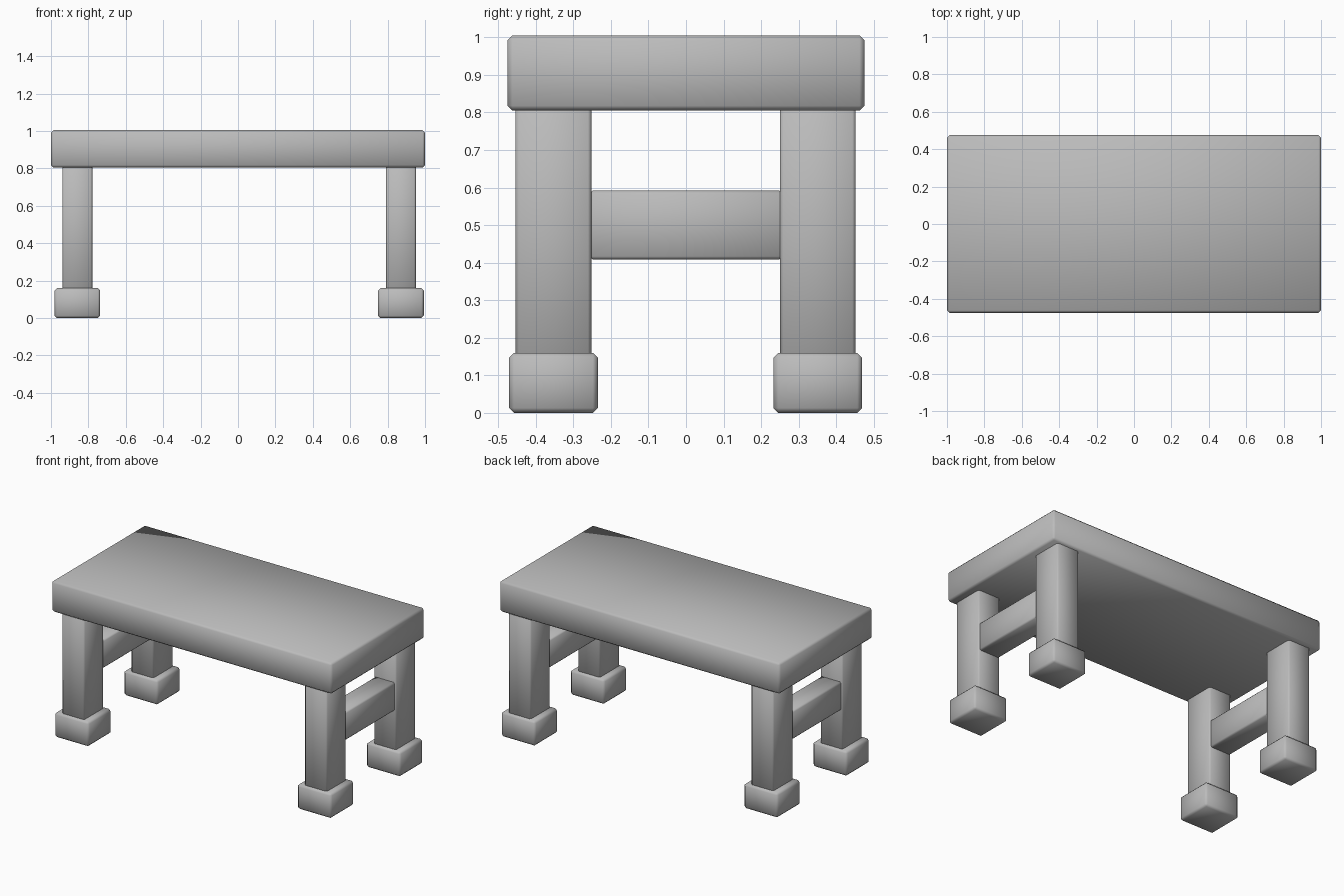
import bpy
import bmesh

default_cube = bpy.data.objects.get("Cube")
if default_cube:
    bpy.data.objects.remove(default_cube, do_unlink=True)

# Single plain grey material
GREY = (0.5, 0.5, 0.5, 1.0)
grey = bpy.data.materials.new("plain_grey")
grey.use_nodes = True
grey.diffuse_color = GREY
grey.node_tree.nodes["Principled BSDF"].inputs["Base Color"].default_value = GREY


def block(name, center, size, bevel=0.013):
    """Chamfered, smooth-shaded box."""
    mesh = bpy.data.meshes.new(name)
    bm = bmesh.new()
    bmesh.ops.create_cube(bm, size=1)
    bmesh.ops.scale(bm, vec=size, verts=bm.verts)
    bmesh.ops.bevel(bm, geom=bm.edges[:], offset=bevel, segments=1,
                    affect='EDGES', profile=0.5)
    for face in bm.faces:
        face.smooth = True
    bm.to_mesh(mesh)
    bm.free()
    mesh.materials.append(grey)
    obj = bpy.data.objects.new(name, mesh)
    obj.location = center
    bpy.context.collection.objects.link(obj)
    return obj


# Thick table top
block("table_top", (0, 0, 0.905), (2.0, 0.95, 0.2))

# Each end: two legs on block feet, joined by a side rail
for side, x in (("right", -0.859), ("left", 0.871)):
    for end, y in (("front", -0.353), ("back", 0.351)):
        block(f"{end}_{side}_leg", (x, y, 0.48), (0.16, 0.202, 0.70), 0.009)
        block(f"{end}_{side}_foot", (x, y, 0.08), (0.245, 0.236, 0.16))
    block(f"{side}_side_rail", (x, 0, 0.5), (0.145, 0.515, 0.184), 0.009)
